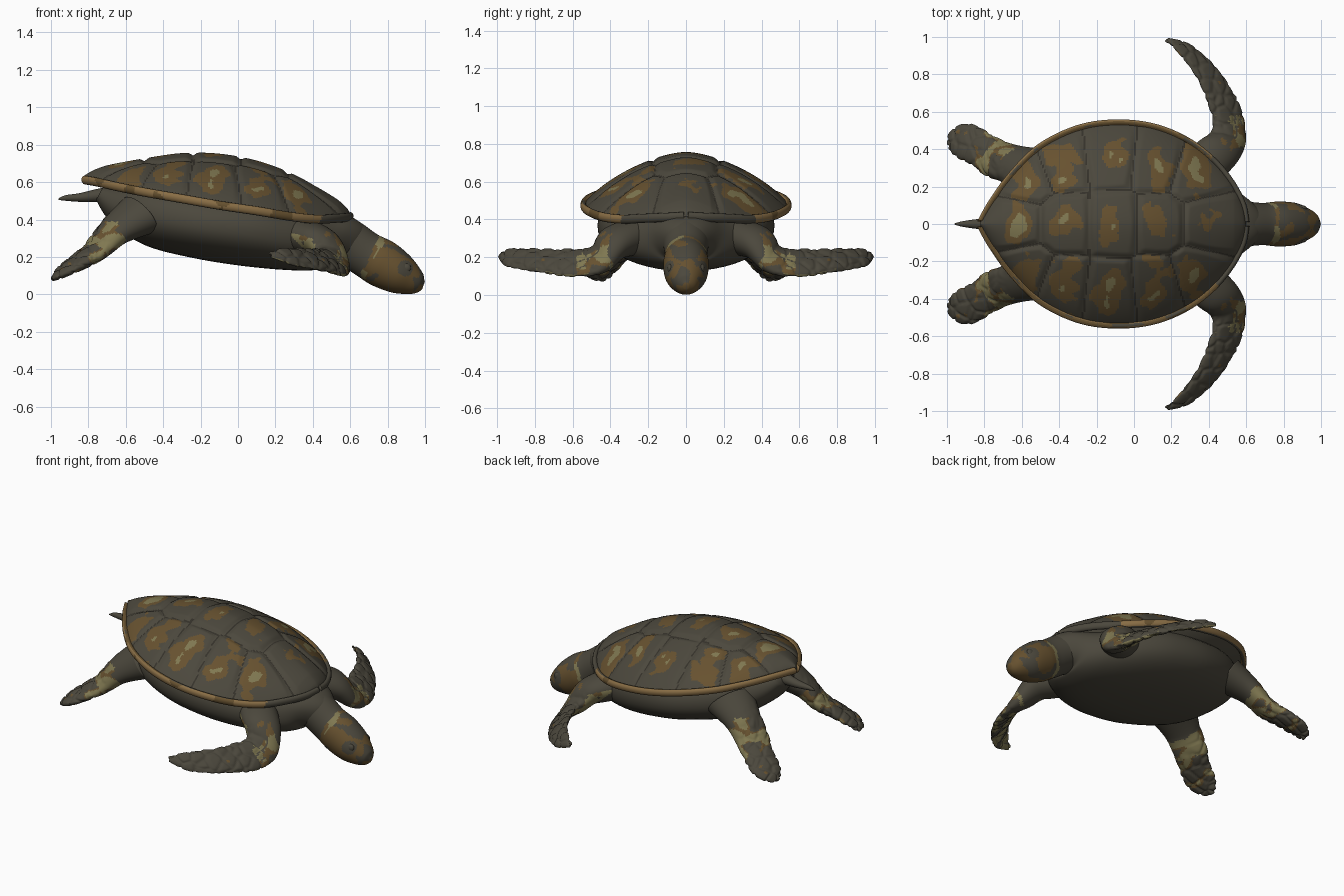
import bpy, bmesh, math
from mathutils import Vector, noise

if "Cube" in bpy.data.objects:
    bpy.data.objects.remove(bpy.data.objects["Cube"])

# Flat colours (index order used by the paint rules)
COLOURS = [("dark_olive", (0.071, 0.064, 0.046)), ("brown", (0.135, 0.083, 0.029)),
           ("pale_olive", (0.215, 0.188, 0.083)), ("amber_rim", (0.25, 0.155, 0.06)),
           ("seam_dark", (0.035, 0.031, 0.023))]
MATS = []
for cname, rgb in COLOURS:
    m = bpy.data.materials.new(cname)
    m.diffuse_color = (*rgb, 1)
    m.use_nodes = True
    m.node_tree.nodes["Principled BSDF"].inputs["Base Color"].default_value = m.diffuse_color
    MATS.append(m)
DARK, BROWN, PALE, AMBER, SEAM = range(5)


def nz(p, scale, seed=0.0):
    return noise.noise(Vector(p) * scale + Vector((seed, seed * 0.7, 3.1)))


def spline(keys, n):
    """Catmull-Rom samples through a list of equal-length tuples."""
    out = []
    k = [keys[0]] + list(keys) + [keys[-1]]
    for i in range(1, len(k) - 2):
        for j in range(n):
            t = j / n
            out.append(tuple(
                0.5 * (2 * b + (c - a) * t + (2 * a - 5 * b + 4 * c - d) * t * t
                       + (3 * b - a - 3 * c + d) * t ** 3)
                for a, b, c, d in zip(k[i - 1], k[i], k[i + 1], k[i + 2])))
    out.append(tuple(keys[-1]))
    return out


def finish(name, bm, paint, bump=None):
    bmesh.ops.recalc_face_normals(bm, faces=bm.faces[:])
    bm.normal_update()
    if bump:
        moves = [(v, v.normal * bump(v.co)) for v in bm.verts]
        for v, d in moves:
            v.co += d
        bm.normal_update()
    for f in bm.faces:
        f.smooth = True
        f.material_index = paint(f.calc_center_median(), f.normal)
    me = bpy.data.meshes.new(name)
    bm.to_mesh(me)
    bm.free()
    for m in MATS:
        me.materials.append(m)
    ob = bpy.data.objects.new(name, me)
    bpy.context.collection.objects.link(ob)
    return ob


def skin(bm, rings):
    m = len(rings[0])
    for r0, r1 in zip(rings, rings[1:]):
        for i in range(m):
            j = (i + 1) % m
            bm.faces.new((r0[i], r0[j], r1[j], r1[i]))
    bm.faces.new(rings[0])
    bm.faces.new(rings[-1][::-1])


def tube(name, keys, paint, n=8, seg=32, power=2.0, side=1, bump=None):
    """Skin elliptical rings; a key is (edge xyz, opposite edge xyz, half thickness)."""
    pts = spline(keys, n)
    L = [Vector((p[0], p[1] * side, p[2])) for p in pts]
    T = [Vector((p[3], p[4] * side, p[5])) for p in pts]
    C = [(a + b) / 2 for a, b in zip(L, T)]
    bm = bmesh.new()
    rings = []
    for i, p in enumerate(pts):
        tan = C[min(i + 1, len(C) - 1)] - C[max(i - 1, 0)]
        a = (L[i] - T[i]) / 2
        b = tan.cross(a).normalized() * p[6]
        ring = []
        for s in range(seg):
            c, q = math.cos(s * math.tau / seg), math.sin(s * math.tau / seg)
            c = math.copysign(abs(c) ** (2 / power), c)
            q = math.copysign(abs(q) ** (2 / power), q)
            ring.append(bm.verts.new(C[i] + a * c + b * q))
        rings.append(ring)
    skin(bm, rings)
    return finish(name, bm, paint, bump)


def mid(rows):
    """Keys for a part on the centre line from rows (x, half width, z, half height)."""
    return [(x, w, z, x, -w, z, h) for x, w, z, h in rows]


def plain(c, n):
    return DARK


# Carapace: domed loft with scutes laid out around seed points
SHELL = spline([(-.82, .015, .61, .635), (-.76, .12, .60, .66), (-.65, .27, .575, .685),
                (-.5, .415, .545, .712), (-.3, .512, .51, .74), (-.1, .542, .475, .737),
                (.1, .522, .445, .70), (.28, .45, .415, .635), (.42, .345, .40, .56),
                (.52, .225, .405, .50), (.58, .11, .41, .455), (.60, .01, .415, .43)], 20)
SEEDS = [(x, 0) for x in (.39, .14, -.11, -.37, -.63)]
SEEDS += [(x, s * y) for s in (1, -1)
          for x, y in ((.33, .27), (.13, .33), (-.13, .36), (-.38, .33), (-.58, .25))]


def scute(x, y):
    ds = sorted(math.hypot(x - a, y - b) for a, b in SEEDS)
    return ds[1] - ds[0]


def paint_shell(c, n):
    if n.z < -0.3:
        return DARK
    if scute(c.x, c.y) < 0.007:
        return SEAM
    sx, sy = min(SEEDS, key=lambda s: math.hypot(c.x - s[0], c.y - s[1]))
    d = math.hypot(c.x - sx, (c.y - sy) * (0.5 if sy else 0.7))
    d += 0.07 * nz(c, 9) + 0.025 * nz(c, 22, 5)
    if d < 0.014:
        return PALE
    return BROWN if d < 0.064 else DARK


bm = bmesh.new()
rings = []
for x, w, rim, top in SHELL:
    ring = []
    for i in range(161):
        r = math.sin((i / 80 - 1) * math.pi / 2)
        y = w * r
        puff = 0.015 * min(1, scute(x, y) / 0.05) * (1 - r ** 8) * min(1, w / .2)
        z = rim + (top - rim) * max(0, 1 - abs(r) ** 1.65) ** 0.93 + puff
        ring.append(bm.verts.new((x, y, z)))
    rings.append(ring)
skin(bm, rings)
finish("carapace", bm, paint_shell)


# Shell rim: amber edge following the outline
def paint_rim(c, n):
    if c.x > 0.42 + 0.1 * nz(c, 8) or n.z < -0.75:
        return DARK
    if n.z > 0.8:
        return BROWN if nz(c, 7, 2) > -0.15 else DARK
    return AMBER if nz(c, 6, 4) > -0.4 else BROWN


for side, label in ((1, "left"), (-1, "right")):
    keys = []
    for x, w, rim, top in SHELL:
        r = Vector((x + 0.1, w, 0)).normalized() * 0.017
        keys.append((x - r.x, w - r.y, rim + .004, x + r.x, w + r.y, rim - .002, .024))
    tube("shell_rim_" + label, keys, paint_rim, n=1, seg=14, side=side)

# Belly and body under the shell
tube("body", mid([(-.74, .08, .54, .04), (-.62, .25, .48, .12), (-.45, .38, .435, .18),
                  (-.2, .46, .385, .195), (.05, .46, .35, .20), (.25, .40, .31, .18),
                  (.42, .30, .29, .16), (.55, .18, .30, .13), (.64, .10, .27, .10)]),
     plain, seg=48, power=2.25)


# Neck and head: pale band behind brown cheeks, dark crown, snout and eye area
def paint_head(c, n):
    edge = c.x - 0.45 * (c.z - 0.17) + 0.03 * nz(c, 12)
    if edge < 0.695:
        return DARK
    if edge < 0.73:
        return PALE if nz(c, 10, 2) > -0.2 else BROWN
    if math.hypot(c.x - .895, c.z - .14) < 0.042:
        return DARK
    if n.z > 0.6 or c.x > 0.94 + 0.05 * nz(c, 10):
        return BROWN if nz(c, 11, 7) > 0.18 else DARK
    return BROWN if nz(c, 9, 1) > -0.33 else DARK


tube("neck_and_head", mid([(.42, .18, .34, .13), (.56, .13, .295, .125), (.68, .113, .217, .122),
                           (.77, .12, .165, .128), (.86, .113, .112, .112),
                           (.925, .085, .077, .084), (.970, .055, .056, .054),
                           (.992, .018, .048, .02)]), paint_head, n=12, seg=64)

# Eyes
for side, label in ((1, "left"), (-1, "right")):
    bm = bmesh.new()
    bmesh.ops.create_uvsphere(bm, u_segments=20, v_segments=12, radius=1)
    for v in bm.verts:
        v.co = Vector((.895 + v.co.x * .03, side * .084 + v.co.y * .016, .14 + v.co.z * .026))
    finish("eye_" + label, bm, plain)

# Tail
tube("tail", mid([(-.55, .06, .51, .06), (-.7, .042, .53, .042), (-.84, .026, .518, .024),
                  (-.92, .014, .515, .015), (-.96, .003, .508, .004)]), plain, seg=20)


# Flippers: flattened blades with raised scales
def scales(start, axis_sign):
    def bump(p):
        k = (p.x * axis_sign if axis_sign < 0 else abs(p.y)) - start
        amount = max(0, min(1, k / 0.1))
        d = noise.voronoi(Vector((p.x, abs(p.y), p.z)) * 13)[0]
        return amount * 0.009 * (min(1, (d[1] - d[0]) * 4) - 0.6)
    return bump


def paint_front(c, n):
    y = abs(c.y)
    p = (c.x, y, c.z)
    if y < 0.40 + 0.05 * nz(p, 10):
        return DARK
    v = nz(p, 11, 3)
    if n.z < -0.2:
        return PALE if v > -0.15 else DARK
    if y < 0.58 and (n.x > 0.6 or n.z < 0.2):
        return PALE if v > 0.05 else BROWN if v > -0.2 else DARK
    return BROWN if v > 0.42 else DARK


def paint_rear(c, n):
    p = Vector((c.x, abs(c.y), c.z))
    s = (p - Vector((-.60, .32, .37))).dot(Vector((-.77, .31, -.56))) + 0.04 * nz(p, 10)
    v = nz(p, 13, 6)
    if s < 0.07:
        return DARK
    if s < 0.22:
        return PALE if v > -0.15 else BROWN if v > -0.3 else DARK
    return PALE if v > 0.38 else BROWN if v > 0.25 else DARK


FRONT = [(.45, .22, .31, .20, .30, .32, .10), (.55, .33, .24, .33, .43, .31, .085),
         (.59, .42, .14, .41, .49, .25, .058), (.59, .52, .105, .425, .56, .24, .035),
         (.555, .65, .105, .40, .64, .24, .026), (.49, .77, .12, .36, .74, .24, .022),
         (.40, .88, .135, .29, .85, .245, .018), (.29, .96, .16, .22, .94, .24, .014),
         (.18, .99, .20, .165, .98, .22, .007)]
REAR = [(-.44, .39, .39, -.61, .15, .46, .11), (-.59, .41, .32, -.72, .23, .36, .078),
        (-.70, .445, .23, -.80, .265, .26, .055), (-.80, .50, .17, -.88, .325, .19, .04),
        (-.88, .535, .13, -.95, .36, .14, .03), (-.945, .52, .10, -.985, .40, .10, .02),
        (-.985, .485, .08, -.995, .43, .08, .009)]
for side, label in ((1, "left"), (-1, "right")):
    tube("front_flipper_" + label, FRONT, paint_front, n=14, seg=64, side=side,
         bump=scales(.45, 1))
    tube("rear_flipper_" + label, REAR, paint_rear, n=14, seg=64, side=side,
         bump=scales(.66, -1))
